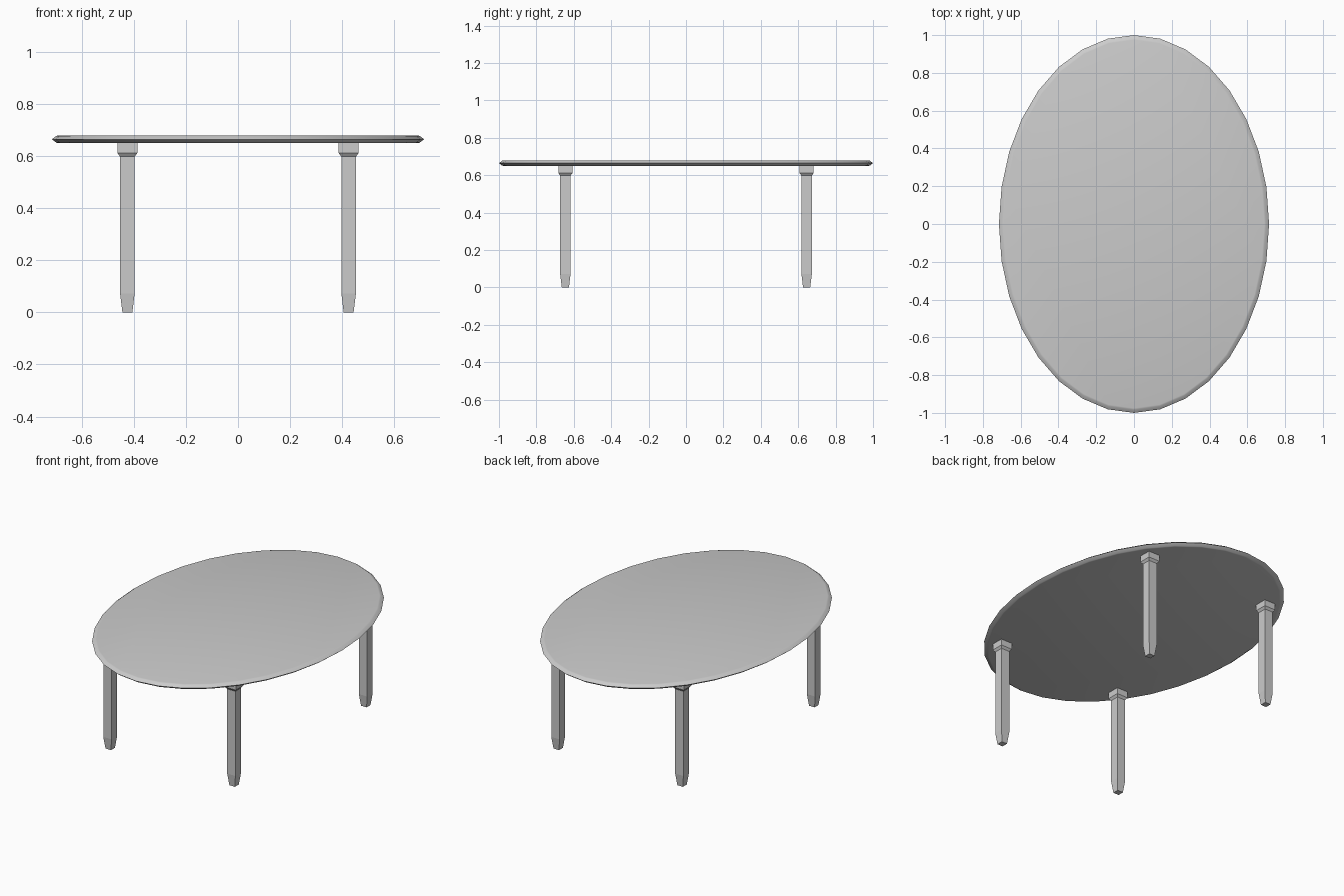
import bpy, bmesh, math

if "Cube" in bpy.data.objects:
    bpy.data.objects.remove(bpy.data.objects["Cube"])


def loft(name, rings):
    """Skin a stack of equal-length vertex rings and cap both ends."""
    bm = bmesh.new()
    loops = [[bm.verts.new(p) for p in ring] for ring in rings]
    n = len(loops[0])
    for low, high in zip(loops, loops[1:]):
        for i in range(n):
            j = (i + 1) % n
            bm.faces.new((low[i], low[j], high[j], high[i]))
    bm.faces.new(loops[0][::-1])
    bm.faces.new(loops[-1])
    mesh = bpy.data.meshes.new(name)
    bm.to_mesh(mesh)
    bm.free()
    obj = bpy.data.objects.new(name, mesh)
    bpy.context.collection.objects.link(obj)
    return obj


def ellipse(inset, z, n=32):
    return [((0.715 - inset) * math.cos(2 * math.pi * i / n),
             (1.0 - inset) * math.sin(2 * math.pi * i / n), z) for i in range(n)]


def square(h, z, x, y):
    return [(x + sx * h, y + sy * h, z)
            for sx, sy in ((-1, -1), (1, -1), (1, 1), (-1, 1))]


# Oval top with a pointed, softly shaded rim
rim = [(0.025, 0.65), (0.017, 0.652), (0.0, 0.665), (0.017, 0.678), (0.025, 0.68)]
top = loft("table_top", [ellipse(d, z) for d, z in rim])
bpy.context.view_layer.objects.active = top
top.select_set(True)
bpy.ops.object.shade_smooth_by_angle(angle=math.radians(50))
top.select_set(False)

# Four square legs: tapered foot, straight shaft, wider collar block
leg_profile = [(0.019, 0.0), (0.028, 0.073), (0.028, 0.598), (0.038, 0.612), (0.038, 0.651)]
for ends, y in (("front", -0.645), ("back", 0.645)):
    for side, x in (("left", -0.425), ("right", 0.425)):
        loft(f"{ends}_{side}_leg", [square(h, z, x, y) for h, z in leg_profile])
